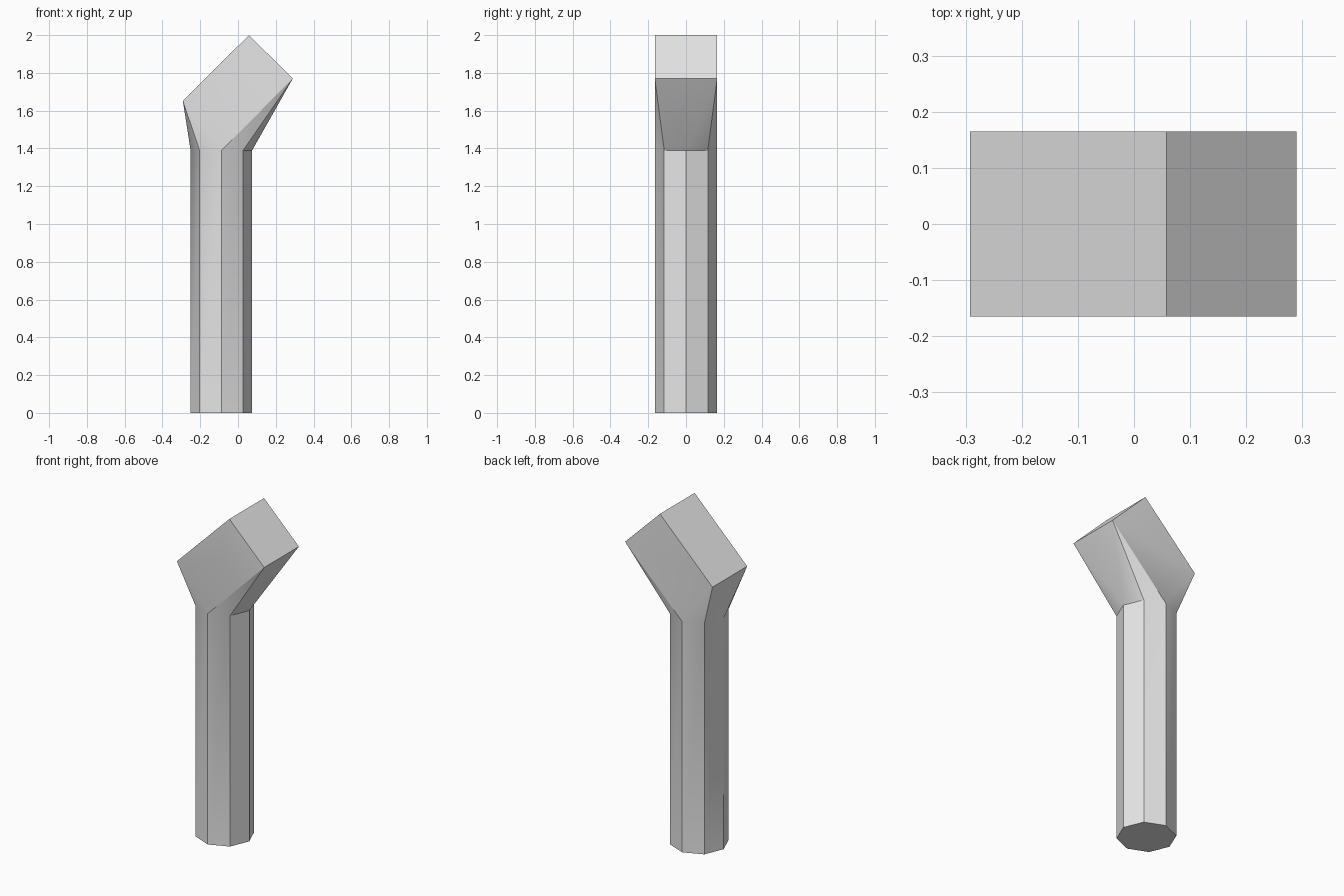
import bpy, bmesh
from math import cos, sin, pi

cube = bpy.data.objects.get("Cube")
if cube:
    bpy.data.objects.remove(cube, do_unlink=True)

# Plain grey material
grey = bpy.data.materials.new("light grey")
grey.use_nodes = True
colour = (0.8, 0.8, 0.8, 1)
grey.diffuse_color = colour
grey.node_tree.nodes["Principled BSDF"].inputs["Base Color"].default_value = colour

SHAFT_X, RADIUS, SHAFT_TOP, HALF_DEPTH, SIDES = -0.088, 0.163, 1.39, 0.165, 8

bm = bmesh.new()

# Collar ring at the top of the octagonal shaft
for i in range(SIDES):
    a = 2 * pi * i / SIDES
    bm.verts.new((SHAFT_X + RADIUS * cos(a), RADIUS * sin(a), SHAFT_TOP))

# Corners of the slanted head, front and back
for x, z in ((-0.292, 1.652), (0.058, 2.0), (0.29, 1.77)):
    for y in (-HALF_DEPTH, HALF_DEPTH):
        bm.verts.new((x, y, z))

# Skin the head, then open its underside where the shaft joins
bmesh.ops.convex_hull(bm, input=bm.verts[:])
bmesh.ops.recalc_face_normals(bm, faces=bm.faces[:])
bm.normal_update()
under = [f for f in bm.faces if f.normal.z < -0.99]
bmesh.ops.delete(bm, geom=under, context='FACES')

# Pull the open ring down to form the shaft and cap its foot
rim = [e for e in bm.edges if e.is_boundary]
new = bmesh.ops.extrude_edge_only(bm, edges=rim)["geom"]
for v in new:
    if isinstance(v, bmesh.types.BMVert):
        v.co.z = 0
bmesh.ops.holes_fill(bm, edges=[e for e in bm.edges if e.is_boundary], sides=0)
bmesh.ops.dissolve_limit(bm, angle_limit=0.01, verts=bm.verts[:], edges=bm.edges[:])
bmesh.ops.recalc_face_normals(bm, faces=bm.faces[:])

mesh = bpy.data.meshes.new("post_with_slanted_head")
bm.to_mesh(mesh)
bm.free()
mesh.materials.append(grey)
post = bpy.data.objects.new("post_with_slanted_head", mesh)
bpy.context.collection.objects.link(post)

# Smooth shading with sharp corners kept
bpy.ops.object.select_all(action='DESELECT')
post.select_set(True)
bpy.context.view_layer.objects.active = post
bpy.ops.object.shade_smooth_by_angle(angle=pi / 6)
